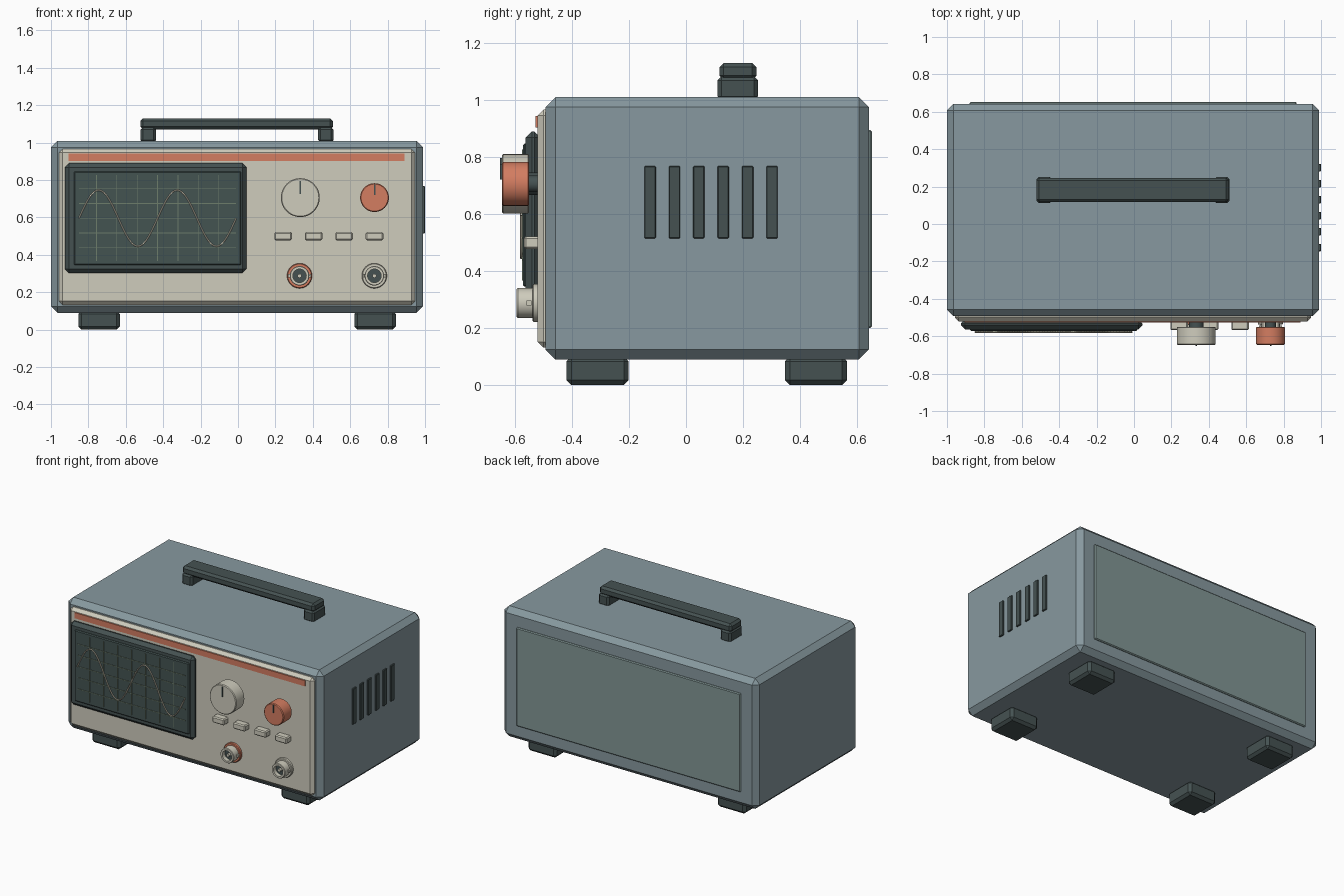
import bpy, math
from mathutils import Matrix

old = bpy.data.objects.get("Cube")
if old:
    bpy.data.objects.remove(old, do_unlink=True)


def linear(c):
    return c / 12.92 if c <= 0.04045 else ((c + 0.055) / 1.055) ** 2.4


def material(name, r, g, b):
    m = bpy.data.materials.new(name)
    m.use_nodes = True
    col = (linear(r), linear(g), linear(b), 1)
    m.diffuse_color = col
    m.node_tree.nodes["Principled BSDF"].inputs["Base Color"].default_value = col
    return m


BLUE = material("blue grey paint", 0.53, 0.60, 0.625)
REAR = material("rear grey green", 0.51, 0.59, 0.585)
CREAM = material("cream", 0.81, 0.80, 0.74)
ORANGE = material("burnt orange", 0.83, 0.49, 0.38)
DARK = material("dark slate", 0.27, 0.32, 0.32)
SCREEN = material("screen glass", 0.265, 0.325, 0.32)
GRID = material("grid green", 0.43, 0.49, 0.42)
TRACE = material("trace cream", 0.84, 0.81, 0.73)


def bevel(ob, width):
    if width:
        mod = ob.modifiers.new("Bevel", "BEVEL")
        mod.width, mod.segments, mod.limit_method = width, 1, "ANGLE"


def box(name, x, y, z, mat, edge=0.0):
    """Box between the (low, high) pairs on each axis."""
    bpy.ops.mesh.primitive_cube_add(size=1)
    ob = bpy.context.object
    ob.name = name
    size = [b - a for a, b in (x, y, z)]
    centre = [(a + b) / 2 for a, b in (x, y, z)]
    ob.data.transform(Matrix.Translation(centre) @ Matrix.Diagonal((*size, 1)))
    ob.data.materials.append(mat)
    bevel(ob, edge)
    return ob


def turned(name, x, z, profile, mat, sides=40):
    """Lathe a (radius, y) profile round a front-to-back axis."""
    verts, faces = [], []
    for r, y in profile:
        for i in range(sides):
            a = 2 * math.pi * i / sides
            verts.append((x + r * math.cos(a), y, z + r * math.sin(a)))
    for k in range(len(profile) - 1):
        for i in range(sides):
            j = (i + 1) % sides
            p, q = k * sides, (k + 1) * sides
            faces.append((p + i, p + j, q + j, q + i))
    faces.append(tuple(range(sides))[::-1])
    last = (len(profile) - 1) * sides
    faces.append(tuple(range(last, last + sides)))
    me = bpy.data.meshes.new(name)
    me.from_pydata(verts, [], faces)
    me.materials.append(mat)
    ob = bpy.data.objects.new(name, me)
    bpy.context.collection.objects.link(ob)
    bpy.ops.object.select_all(action="DESELECT")
    ob.select_set(True)
    bpy.context.view_layer.objects.active = ob
    bpy.ops.object.shade_smooth_by_angle(angle=math.radians(35))
    return ob


# Case, front panel and rear panel
MID = -0.005
box("case", (-1.0, 0.99), (-0.493, 0.642), (0.09, 1.01), BLUE, 0.035)
box("front_panel", (-0.957, 0.947), (-0.52, -0.47), (0.132, 0.966), CREAM, 0.02)
box("rear_panel", (-0.88, 0.87), (0.62, 0.652), (0.2, 0.895), REAR, 0.006)
box("accent_stripe", (-0.907, 0.89), (-0.527, -0.5), (0.903, 0.943), ORANGE)

# Feet
for sx in (-1, 1):
    for cy in (-0.31, 0.456):
        cx = MID + sx * 0.738
        box("foot", (cx - 0.111, cx + 0.111), (cy - 0.109, cy + 0.109),
            (0, 0.1), DARK, 0.017)

# Carry handle
box("handle_bar", (-0.522, 0.508), (0.117, 0.247), (1.07, 1.13), DARK, 0.015)
for sx in (-1, 1):
    cx = MID + sx * 0.475
    box("handle_post", (cx - 0.041, cx + 0.041), (0.111, 0.252),
        (1.0, 1.082), DARK, 0.013)

# Side vents
for i in range(6):
    cy = -0.126 + i * 0.0855
    box("vent_slot", (0.98, 1.0), (cy - 0.02, cy + 0.02), (0.515, 0.768), DARK, 0.003)

# Screen with graticule
SX, SZ = -0.43, 0.596
box("screen_bezel", (-0.925, 0.045), (-0.563, -0.51), (0.302, 0.89), DARK, 0.022)
box("screen", (SX - 0.447, SX + 0.447), (-0.572, -0.55), (SZ - 0.251, SZ + 0.251),
    SCREEN, 0.006)
for i in range(-3, 4):
    cx = SX + i * 0.109
    box("grid_vertical", (cx - 0.002, cx + 0.002), (-0.575, -0.57),
        (SZ - 0.23, SZ + 0.23), GRID)
for i in range(-2, 3):
    cz = SZ + i * 0.079
    box("grid_horizontal", (SX - 0.42, SX + 0.42), (-0.575, -0.57),
        (cz - 0.002, cz + 0.002), GRID)

# Sine trace, two full cycles
curve = bpy.data.curves.new("trace", "CURVE")
curve.dimensions = "3D"
curve.bevel_depth = 0.004
curve.bevel_resolution = 1
STEPS = 96
line = curve.splines.new("POLY")
line.points.add(STEPS)
for i, p in enumerate(line.points):
    t = i / STEPS
    p.co = (SX - 0.42 + 0.84 * t, -0.578, SZ + 0.15 * math.sin(4 * math.pi * t), 1)
curve.materials.append(TRACE)
trace = bpy.data.objects.new("sine_trace", curve)
bpy.context.collection.objects.link(trace)
bpy.ops.object.select_all(action="DESELECT")
trace.select_set(True)
bpy.context.view_layer.objects.active = trace
bpy.ops.object.convert(target="MESH")

# Knobs with shafts and pointers
KZ = 0.706
for name, x, r, mat, low, high in (("large_knob", 0.333, 0.104, CREAM, 0.02, 0.09),
                                   ("small_knob", 0.73, 0.077, ORANGE, 0.015, 0.069)):
    turned(name + "_shaft", x, KZ, [(r * 0.38, -0.51), (r * 0.38, -0.56)], DARK, 24)
    turned(name, x, KZ, [(r - 0.004, -0.55), (r, -0.554), (r, -0.641),
                         (r - 0.005, -0.646)], mat, 48)
    box(name + "_pointer", (x - 0.004, x + 0.004), (-0.652, -0.644),
        (KZ + low, KZ + high), DARK)

# Push buttons
for i in range(4):
    cx = 0.241 + i * 0.163
    box("push_button", (cx - 0.047, cx + 0.047), (-0.568, -0.51), (0.478, 0.522),
        CREAM, 0.007)

# Coaxial sockets: flange, hollow barrel, dark core, centre pin, bayonet lugs
CZ = 0.288
for x, ring in ((0.329, ORANGE), (0.729, CREAM)):
    turned("socket_flange", x, CZ, [(0.067, -0.51), (0.067, -0.534), (0.063, -0.538)], ring)
    turned("socket_barrel", x, CZ, [(0.052, -0.53), (0.052, -0.59), (0.049, -0.594),
                                    (0.036, -0.594), (0.036, -0.56)], CREAM)
    turned("socket_core", x, CZ, [(0.036, -0.55), (0.036, -0.565)], DARK)
    turned("socket_pin", x, CZ, [(0.011, -0.55), (0.011, -0.585)], CREAM, 16)
    for sx in (-1, 1):
        cx = x + sx * 0.054
        box("socket_lug", (cx - 0.008, cx + 0.008), (-0.56, -0.542),
            (CZ - 0.009, CZ + 0.009), CREAM)
